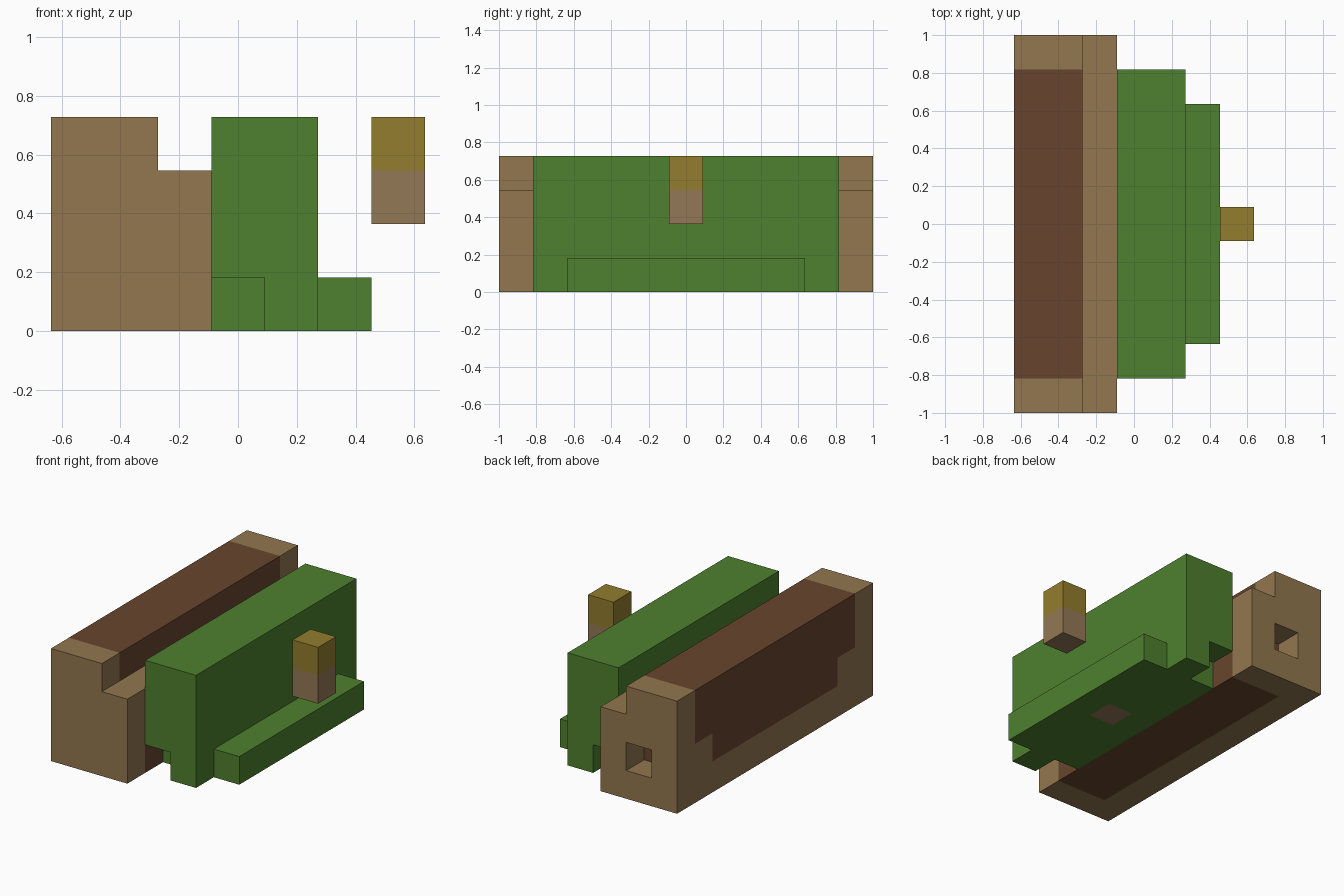
import bpy
import bmesh
from mathutils import Vector

U = 2 / 11  # one modelling block

if "Cube" in bpy.data.objects:
    bpy.data.objects.remove(bpy.data.objects["Cube"], do_unlink=True)


def material(name, rgb):
    linear = [((c / 255 + 0.055) / 1.055) ** 2.4 for c in rgb] + [1.0]
    m = bpy.data.materials.new(name)
    m.use_nodes = True
    m.diffuse_color = linear
    bsdf = next(n for n in m.node_tree.nodes if n.type == "BSDF_PRINCIPLED")
    bsdf.inputs["Base Color"].default_value = linear
    return m


TAN = material("tan wood", (146, 119, 79))
BROWN = material("dark brown", (103, 69, 45))
GREEN = material("leaf green", (78, 128, 46))
GOLD = material("gold", (147, 125, 46))
STEM = material("stem beige", (148, 120, 86))


def prism(points, direction):
    """Solid made by sweeping a flat outline along a direction."""
    bm = bmesh.new()
    face = bm.faces.new([bm.verts.new(p) for p in points])
    swept = bmesh.ops.extrude_face_region(bm, geom=[face], use_keep_orig=True)
    verts = [v for v in swept["geom"] if isinstance(v, bmesh.types.BMVert)]
    bmesh.ops.translate(bm, verts=verts, vec=direction)
    bmesh.ops.recalc_face_normals(bm, faces=bm.faces)
    return bm


def box(x0, x1, y, z0, z1):
    return prism([(x0, -y, z0), (x1, -y, z0), (x1, y, z0), (x0, y, z0)], (0, 0, z1 - z0))


def cut(bm, axis, values, keep=lambda c, n: True):
    """Split the faces chosen by keep(centre, normal) at axis values."""
    normal = Vector([float(i == axis) for i in range(3)])
    for value in values:
        bm.normal_update()
        faces = [f for f in bm.faces if keep(f.calc_center_median(), f.normal)]
        edges = {e for f in faces for e in f.edges}
        verts = {v for f in faces for v in f.verts}
        bmesh.ops.bisect_plane(bm, geom=faces + list(edges) + list(verts), dist=1e-5,
                               plane_co=normal * value, plane_no=normal)


def finish(name, bm, mats, rule=lambda c, n: 0):
    bm.normal_update()
    for f in bm.faces:
        f.material_index = int(rule(f.calc_center_median(), f.normal))
    bmesh.ops.scale(bm, vec=(U, U, U), verts=bm.verts)
    mesh = bpy.data.meshes.new(name)
    bm.to_mesh(mesh)
    bm.free()
    for m in mats:
        mesh.materials.append(m)
    bpy.context.collection.objects.link(bpy.data.objects.new(name, mesh))


# Stepped wooden beam with dark inlays
profile = [(-3.5, 0), (-0.5, 0), (-0.5, 3), (-1.5, 3), (-1.5, 4), (-3.5, 4)]
beam = prism([(x, -5.5, z) for x, z in profile], (0, 11, 0))
cut(beam, 1, (-4.5, 4.5))
cut(beam, 0, (-2.5,), lambda c, n: n.z < -0.5)
outer = lambda c, n: n.x < -0.5
cut(beam, 1, (-3.5, 3.5), outer)
cut(beam, 2, (1.1, 2.1), outer)

# Square socket in the rear end of the beam
cut(beam, 2, (1, 2), lambda c, n: n.y > 0.5)
cut(beam, 0, (-2.5, -1.5), lambda c, n: n.y > 0.5 and 1 < c.z < 2)
beam.normal_update()
socket = [f for f in beam.faces if f.normal.y > 0.5
          and (f.calc_center_median() - Vector((-2, 5.5, 1.5))).length < 0.1]
pushed = bmesh.ops.extrude_discrete_faces(beam, faces=socket)["faces"]
bmesh.ops.translate(beam, verts=[v for f in pushed for v in f.verts], vec=(0, -1, 0))


def inlay(c, n):
    inside = abs(c.y) < 4.5
    if n.y > 0.5:
        return c.y < 5
    if n.z > 0.5:
        return inside and c.z > 3.5
    if n.z < -0.5:
        return inside and c.x > -2.5
    if n.x > 0.5:
        return inside
    if n.x < -0.5:
        return (inside and c.z > 2.1) or (abs(c.y) < 3.5 and c.z > 1.1)
    return False


finish("wooden_beam", beam, [TAN, BROWN], inlay)

# Green block
finish("green_block", box(-0.5, 1.5, 4.5, 1, 4), [GREEN])

# Cross-shaped green foot with a beige square underneath
half = [(-0.5, -3.5), (0.5, -3.5), (0.5, -4.5), (1.5, -4.5), (1.5, -3.5), (2.5, -3.5)]
outline = half + [(x, -y) for x, y in reversed(half)]
foot = prism([(x, y, 0) for x, y in outline], (0, 0, 1))
under = lambda c, n: n.z < -0.5
cut(foot, 1, (-0.5, 0.5), under)
cut(foot, 0, (0.5, 1.5), lambda c, n: under(c, n) and abs(c.y) < 0.1)
finish("green_foot", foot, [GREEN, STEM],
       lambda c, n: under(c, n) and abs(c.y) < 0.1 and 0.5 < c.x < 1.5)

# Floating peg with a gold tip
peg = box(2.5, 3.5, 0.5, 2, 4)
cut(peg, 2, (3,))
finish("peg", peg, [STEM, GOLD], lambda c, n: c.z > 3)
